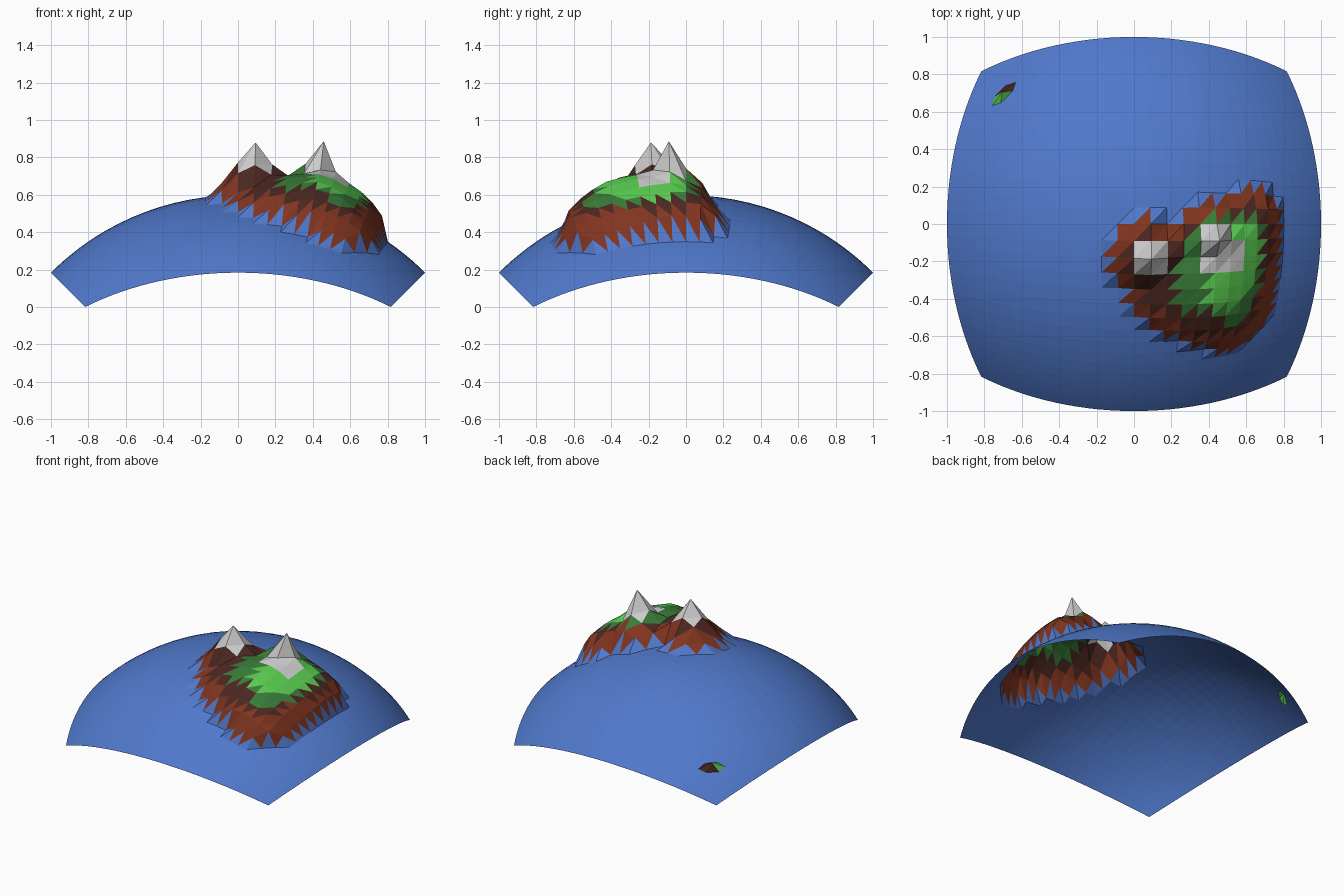
import bpy, bmesh, math
from mathutils import Vector

if "Cube" in bpy.data.objects:
    bpy.data.objects.remove(bpy.data.objects["Cube"])

R = math.sqrt(2)            # sphere radius
N = 16                      # half the grid count per side
BASE = R / math.sqrt(3)     # height of the corners

# coastline and meadow outlines, seen from above
COAST = [(-.16, -.22), (-.10, -.02), (0, .04), (.1, .03), (.18, -.01), (.28, .08),
         (.38, .16), (.5, .16), (.6, .18), (.72, .18), (.79, .08), (.80, -.1),
         (.76, -.28), (.72, -.45), (.66, -.6), (.5, -.66), (.35, -.67), (.2, -.6),
         (.08, -.55), (0, -.46), (-.08, -.32)]
MEADOW = [(.52, .03), (.66, .03), (.67, -.2), (.62, -.4), (.52, -.52), (.4, -.46),
          (.25, -.44), (.18, -.33), (.26, -.19), (.3, -.02)]
# peak: grid column, grid row, height, slope
PEAKS = [(1, -2, .295, 1.25), (5, -1, .355, 1.75)]
# snow boxes in grid cells: column from/to, row from/to
SNOW = [(0, 2, -3, -1), (4, 6, -3, 0), (6, 7, -3, -1)]


def inside_distance(x, y, poly):
    """Distance to the outline, positive inside."""
    inside, best, p = False, 9.0, Vector((x, y))
    for a, b in zip(poly, poly[1:] + poly[:1]):
        if (a[1] > y) != (b[1] > y) and x < a[0] + (y - a[1]) * (b[0] - a[0]) / (b[1] - a[1]):
            inside = not inside
        a, b = Vector(a), Vector(b)
        t = max(0, min(1, (p - a).dot(b - a) / (b - a).length_squared))
        best = min(best, (a.lerp(b, t) - p).length)
    return best if inside else -best


def ramp(d, pts):
    for (a, ha), (b, hb) in zip(pts, pts[1:]):
        if d <= b:
            return ha + (hb - ha) * (d - a) / (b - a)
    return pts[-1][1]


def sphere_point(i, j):
    return Vector((i / N, j / N, 1)).normalized() * R


def terrain(i, j):
    """Height above the sea and ground level: 0 sea .. 4 bright meadow."""
    p = sphere_point(i, j)
    d = inside_distance(p.x, p.y, COAST)
    if d < 0:
        return 0, 0
    scale = .45 + .55 * max(0, min(1, p.x / .4))
    h = ramp(d, [(0, .05), (.07, .13), (.17, .17), (.27, .195)]) * scale
    for ci, cj, top, slope in PEAKS:
        h = max(h, top - slope * (p - sphere_point(ci, cj)).length)
    g = inside_distance(p.x, p.y, MEADOW)
    level = 1 if d < .085 else 2
    if g > -.01:
        level = 4 if p.x > .36 and g > .03 else 3
    return h, level


COLOURS = [("sea", (.08, .19, .6)), ("shore_earth", (.22, .035, .014)),
           ("dark_earth", (.07, .02, .015)), ("dark_grass", (.04, .2, .04)),
           ("bright_grass", (.1, .6, .08)), ("snow", (.65, .67, .67))]

# curved square of sea with the land pushed up out of it
bm = bmesh.new()
verts, levels = {}, {}
ISLET = (-11, 11)
for i in range(-N, N + 1):
    for j in range(-N, N + 1):
        h, levels[i, j] = terrain(i, j)
        p = sphere_point(i, j)
        if (i, j) == ISLET:
            h = .045
        push = p / R * .35 + Vector((0, 0, .65))
        q = p + push * h / push.z
        verts[i, j] = bm.verts.new((q.x, q.y, q.z - BASE))

for i in range(-N, N):
    for j in range(-N, N):
        a, b, c, d = (i, j), (i + 1, j), (i + 1, j + 1), (i, j + 1)
        snowy = any(x0 <= i < x1 and y0 <= j < y1 for x0, x1, y0, y1 in SNOW)
        islet = ISLET in (a, b, c, d)
        raised = islet or any(levels[k] for k in (a, b, c, d))
        for keys in ([(a, b, c), (a, c, d)] if raised else [(a, b, c, d)]):
            f = bm.faces.new([verts[k] for k in keys])
            f.material_index = 5 if snowy else sorted(levels[k] for k in keys)[1]
            if islet and ISLET in keys:
                f.material_index = 2 if sum(k[1] for k in keys) / 3 > ISLET[1] else 4

mesh = bpy.data.meshes.new("sea_and_mountains")
bm.to_mesh(mesh)
bm.free()
for name, rgb in COLOURS:
    mat = bpy.data.materials.new(name)
    mat.diffuse_color = (*rgb, 1)
    mat.use_nodes = True
    mat.node_tree.nodes["Principled BSDF"].inputs["Base Color"].default_value = mat.diffuse_color
    mesh.materials.append(mat)
bpy.context.collection.objects.link(bpy.data.objects.new("sea_and_mountains", mesh))
